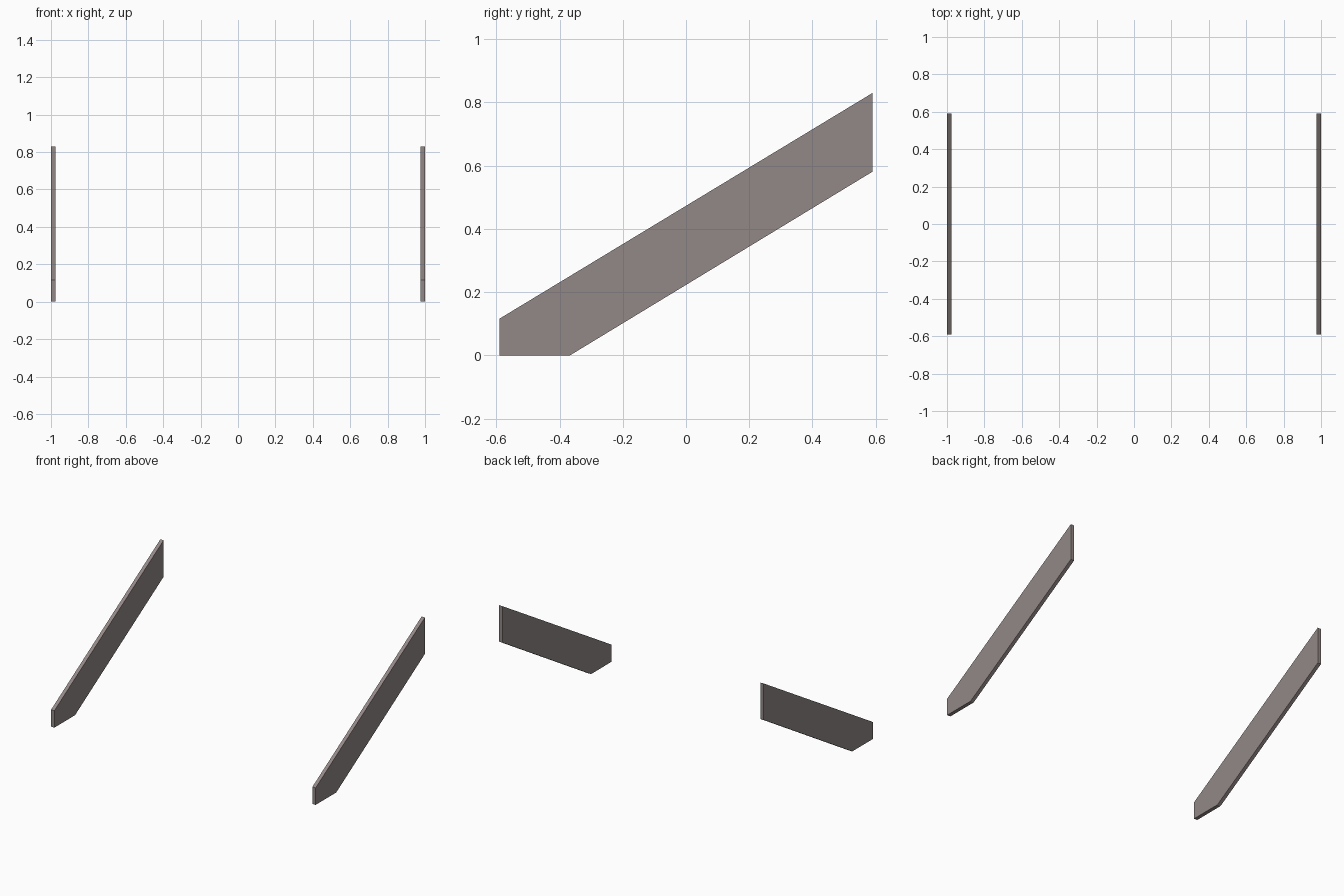
import bpy, bmesh

if "Cube" in bpy.data.objects:
    bpy.data.objects.remove(bpy.data.objects["Cube"])

# Side outline of a stair stringer as (y, z)
PROFILE = [(-0.59, 0), (-0.367, 0), (0.59, 0.581), (0.59, 0.83), (-0.59, 0.116)]
THICKNESS = 0.025

mat = bpy.data.materials.new("warm_grey")
mat.diffuse_color = (0.29, 0.25, 0.243, 1)
mat.use_nodes = True
mat.node_tree.nodes["Principled BSDF"].inputs["Base Color"].default_value = mat.diffuse_color


def stringer(name, x0):
    bm = bmesh.new()
    face = bm.faces.new([bm.verts.new((x0, y, z)) for y, z in PROFILE])
    ext = bmesh.ops.extrude_face_region(bm, geom=[face], use_keep_orig=True)
    verts = [g for g in ext["geom"] if isinstance(g, bmesh.types.BMVert)]
    bmesh.ops.translate(bm, verts=verts, vec=(THICKNESS, 0, 0))
    bmesh.ops.recalc_face_normals(bm, faces=bm.faces)
    mesh = bpy.data.meshes.new(name)
    bm.to_mesh(mesh)
    bm.free()
    mesh.materials.append(mat)
    bpy.context.collection.objects.link(bpy.data.objects.new(name, mesh))


# Left and right stringers
stringer("left_stringer", -1)
stringer("right_stringer", 1 - THICKNESS)
